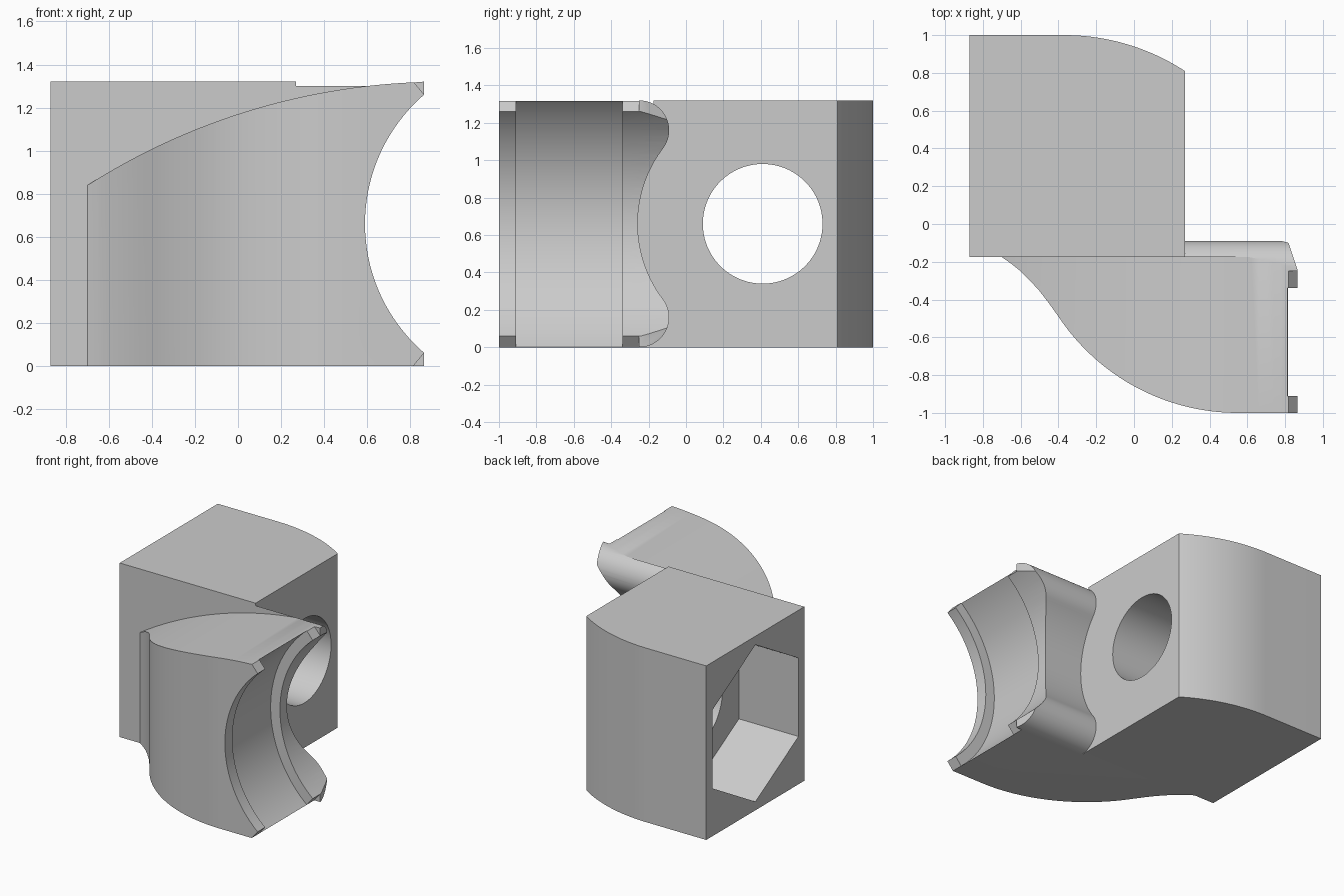
import bpy, bmesh
from math import sin, cos, atan2, pi, radians, sqrt

cube = bpy.data.objects.get("Cube")
if cube:
    bpy.data.objects.remove(cube, do_unlink=True)

grey = bpy.data.materials.new("light_grey")
grey.use_nodes = True
COLOUR = (0.6, 0.6, 0.6, 1)
grey.diffuse_color = COLOUR
grey.node_tree.nodes["Principled BSDF"].inputs["Base Color"].default_value = COLOUR

H = 1.32            # overall height
MID = H / 2
FACE = -0.175       # plane where the jaw meets the block
SIDE = 0.27         # right-hand face of the block
TIP = 0.865         # far end of the jaw
BOLT_Y = 0.41


def arc(cx, cy, r, start, end, n=32):
    """Points along an arc, angles in radians."""
    steps = [start + (end - start) * i / n for i in range(n + 1)]
    return [(cx + r * cos(a), cy + r * sin(a)) for a in steps]


def circle(cx, cy, r, n=96, turn=0):
    return arc(cx, cy, r, turn, turn + 2 * pi, n)[:-1]


def prism(name, points, axis, low, high):
    """Extrude a closed outline along one axis."""
    place = {"x": lambda a, b, t: (t, a, b),
             "y": lambda a, b, t: (a, t, b),
             "z": lambda a, b, t: (a, b, t)}[axis]
    bm = bmesh.new()
    ends = [[bm.verts.new(place(a, b, t)) for a, b in points] for t in (low, high)]
    bm.faces.new(ends[0])
    bm.faces.new(ends[1][::-1])
    n = len(points)
    for i in range(n):
        j = (i + 1) % n
        bm.faces.new((ends[0][i], ends[1][i], ends[1][j], ends[0][j]))
    bmesh.ops.recalc_face_normals(bm, faces=bm.faces)
    mesh = bpy.data.meshes.new(name)
    bm.to_mesh(mesh)
    bm.free()
    mesh.materials.append(grey)
    obj = bpy.data.objects.new(name, mesh)
    bpy.context.collection.objects.link(obj)
    return obj


def combine(target, tool, operation="DIFFERENCE"):
    """Apply a boolean and discard the tool."""
    mod = target.modifiers.new(operation.title(), "BOOLEAN")
    mod.operation = operation
    mod.solver = "EXACT"
    mod.object = tool
    bpy.context.view_layer.objects.active = target
    bpy.ops.object.modifier_apply(modifier=mod.name)
    bpy.data.objects.remove(tool, do_unlink=True)


# Jaw outline: concave root, convex sweep, straight nose, tapered rear flange
sweep_r, sweep_x = 1.14, 0.55
sweep = arc(sweep_x, sweep_r - 1, sweep_r, atan2(-0.63, -0.95), -pi / 2)
outline = [(-0.7, FACE), (-0.65, -0.21), (-0.6, -0.25), (-0.55, -0.3),
           (-0.5, -0.355), (-0.45, -0.42)] + sweep
outline += [(TIP, -1), (TIP, -0.24), (0.815, -0.09), (0.1, -0.09), (0.1, FACE + 0.02),
            (-0.7, FACE + 0.02)]
jaw = prism("clamp_body", outline, "z", 0, H)

# Rounded flange ends and the clearance curve around the bolt
bead = 0.16
bead_y = -0.25
gap = sqrt((BOLT_Y - bead_y) ** 2 + (MID - bead) ** 2) - bead
lean = atan2(MID - bead, BOLT_Y - bead_y)
rear = [(0.2, H + 0.1), (bead_y, H + 0.1)]
rear += arc(bead_y, H - bead, bead, pi / 2, -lean, 20)
rear += arc(BOLT_Y, MID, gap, pi - lean, pi + lean, 40)[1:-1]
rear += arc(bead_y, bead, bead, lean, -pi / 2, 20)
rear += [(bead_y, -0.1), (0.2, -0.1)]
combine(jaw, prism("rear_cutter", rear, "x", SIDE, 1))

# Domed top of the jaw
dome_r, dome_x = 3.07, 0.95
dome = arc(dome_x, H - dome_r, dome_r, pi / 2 + 0.03, pi / 2 + 0.65, 48)
dome += [(-1, H + 0.2), (dome[0][0], H + 0.2)]
combine(jaw, prism("dome_cutter", dome, "y", -1.2, FACE))

# Chamfered tips
for flip in (False, True):
    tip = [(0.815, H), (TIP, H - 0.06), (0.95, H - 0.06), (0.95, H + 0.1), (0.815, H + 0.1)]
    if flip:
        tip = [(x, H - z) for x, z in tip]
    combine(jaw, prism("tip_cutter", tip, "y", -1.2, bead_y))

# Curved grip with a wider groove between two rims
grip_x = 1.382
combine(jaw, prism("grip_cutter", circle(grip_x, MID, 0.792, 128), "y", -1.2, 0.2))
combine(jaw, prism("groove_cutter", circle(grip_x, MID, 0.87, 128), "y", -0.91, -0.34))

# Block with a curved back
back_r, back_x = 1.17, -0.37
back = arc(back_x, 1 - back_r, back_r, atan2(0.98, SIDE - back_x), pi / 2, 24)
block = prism("block", [(-0.87, FACE), (SIDE, FACE)] + back + [(-0.87, 1)], "z", 0, H)
combine(jaw, block, "UNION")

# Bolt hole and hexagonal nut pocket
combine(jaw, prism("bolt_cutter", circle(BOLT_Y, MID, 0.32), "x", -1, 1))
combine(jaw, prism("nut_cutter", circle(BOLT_Y, MID, 0.595, 6, pi / 2), "x", -1, -0.37))

# Smooth curves, crisp edges
bpy.ops.object.select_all(action="DESELECT")
jaw.select_set(True)
bpy.context.view_layer.objects.active = jaw
bpy.ops.object.shade_smooth_by_angle(angle=radians(25))
